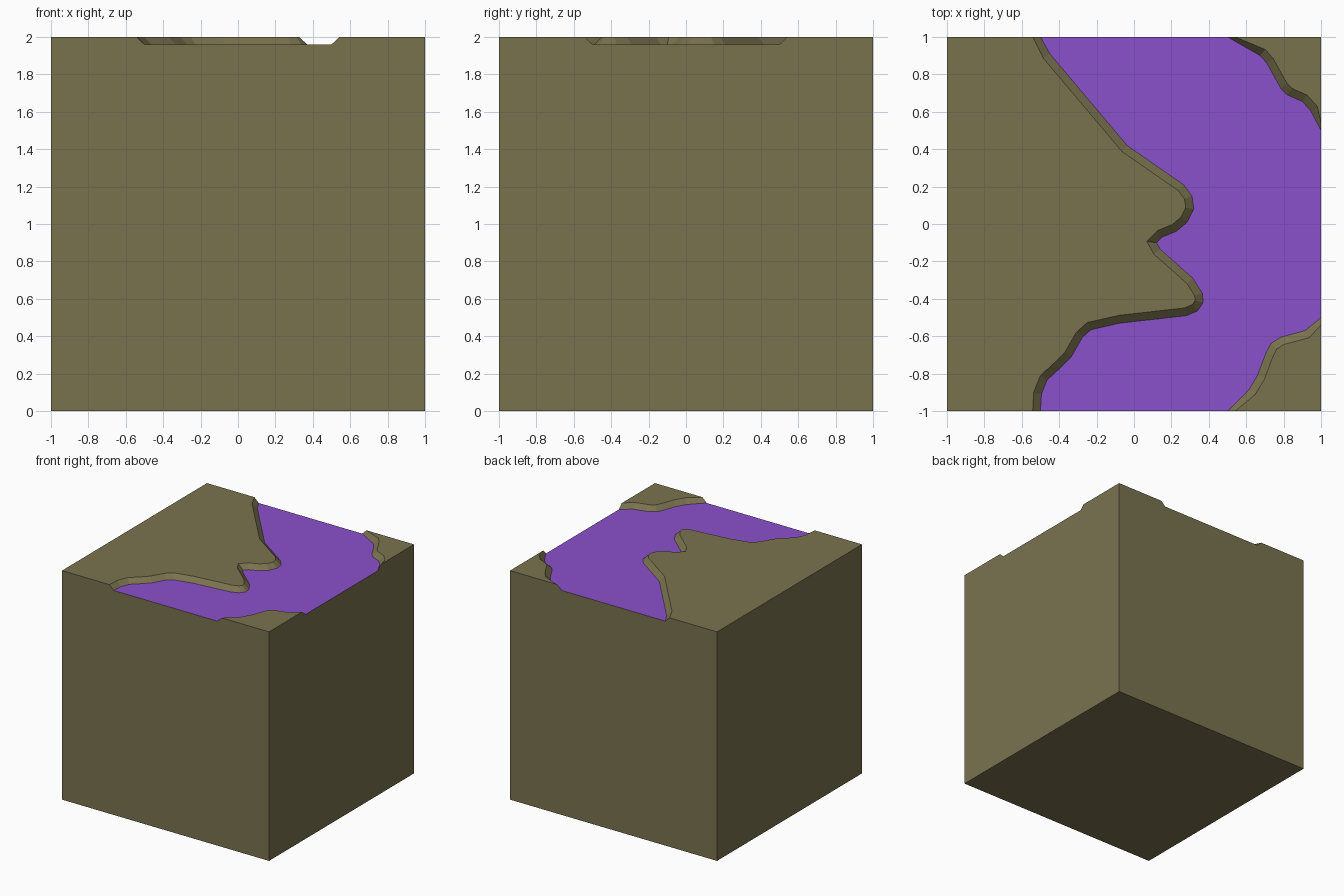
import bpy, bmesh
from mathutils import Vector

if "Cube" in bpy.data.objects:
    bpy.data.objects.remove(bpy.data.objects["Cube"])

TOP, BED, W = 2.0, 1.96, 0.042

# River bed outlines; land lies on the right of the walking direction
west = [(-.5, 1), (-.45, .91), (-.035, .418), (.265, .21), (.31, .15), (.32, .08),
        (.285, .01), (.225, -.04), (.15, -.07), (.12, -.1), (.14, -.135),
        (.315, -.29), (.365, -.37), (.37, -.42), (.34, -.465), (.28, -.49),
        (-.075, -.53), (-.23, -.565), (-.275, -.605), (-.335, -.71), (-.4, -.775),
        (-.465, -.835), (-.495, -.91), (-.5, -1)]
south_east = [(.5, -1), (.615, -.885), (.66, -.81), (.705, -.69), (.73, -.64),
              (.785, -.605), (.915, -.57), (1, -.5)]
north_east = [(1, .5), (.945, .605), (.9, .655), (.82, .69), (.785, .725),
              (.71, .86), (.675, .9), (.5, 1)]


def right_normal(a, b):
    d = (b - a).normalized()
    return Vector((d.y, -d.x))


def bank_top(line):
    """Offset an outline towards the land; the ends slide along the tile edge."""
    p = [Vector(q) for q in line]
    out = []
    for i, q in enumerate(p):
        n0 = right_normal(p[max(i - 1, 0)], p[max(i, 1)])
        n1 = right_normal(p[min(i, len(p) - 2)], p[min(i + 1, len(p) - 1)])
        if i in (0, len(p) - 1):
            if abs(q.y) > .999:
                r = q + Vector((W if n0.x > 0 else -W, 0))
            else:
                r = q + Vector((0, W if n0.y > 0 else -W))
        else:
            n = (n0 + n1).normalized()
            r = q + n * (W / max(n.dot(n0), .6))
        out.append((r.x, r.y))
    return out


bm = bmesh.new()


def face(points, mat=0):
    f = bm.faces.new([bm.verts.new(p) for p in points])
    f.material_index = mat


def at(line, z):
    return [(x, y, z) for x, y in line]


# Land surfaces and sloping banks
corners = ([(-1, -1), (-1, 1)], [(1, -1)], [(1, 1)])
beds = (west, south_east, north_east)
rims = [bank_top(b) for b in beds]
for bed, rim, corner in zip(beds, rims, corners):
    face(at(rim + corner, TOP))
    lo, hi = at(bed, BED), at(rim, TOP)
    for i in range(len(bed) - 1):
        face([lo[i], lo[i + 1], hi[i + 1], hi[i]])

# River surface
face(at(west + south_east + north_east, BED), 1)


# Block sides, notched where the river leaves the tile
def wall(a, b, notch=()):
    face([(*a, 0), (*b, 0), (*b, TOP), *notch, (*a, TOP)])


def notch(i, i_end, j, j_end):
    return [(*rims[i][i_end], TOP), (*beds[i][i_end], BED),
            (*beds[j][j_end], BED), (*rims[j][j_end], TOP)]


wall((-1, -1), (1, -1), notch(1, 0, 0, -1))
wall((1, -1), (1, 1), notch(2, 0, 1, -1))
wall((1, 1), (-1, 1), notch(0, 0, 2, -1))
wall((-1, 1), (-1, -1))
face([(-1, -1, 0), (-1, 1, 0), (1, 1, 0), (1, -1, 0)])

bmesh.ops.remove_doubles(bm, verts=bm.verts[:], dist=1e-4)
bmesh.ops.recalc_face_normals(bm, faces=bm.faces[:])

mesh = bpy.data.meshes.new("river_tile")
bm.to_mesh(mesh)
bm.free()
for name, col in (("olive earth", (.195, .171, .078, 1)), ("purple river", (.258, .082, .60, 1))):
    m = bpy.data.materials.new(name)
    m.diffuse_color = col
    m.use_nodes = True
    m.node_tree.nodes["Principled BSDF"].inputs["Base Color"].default_value = m.diffuse_color
    mesh.materials.append(m)
bpy.context.collection.objects.link(bpy.data.objects.new("river_tile", mesh))
